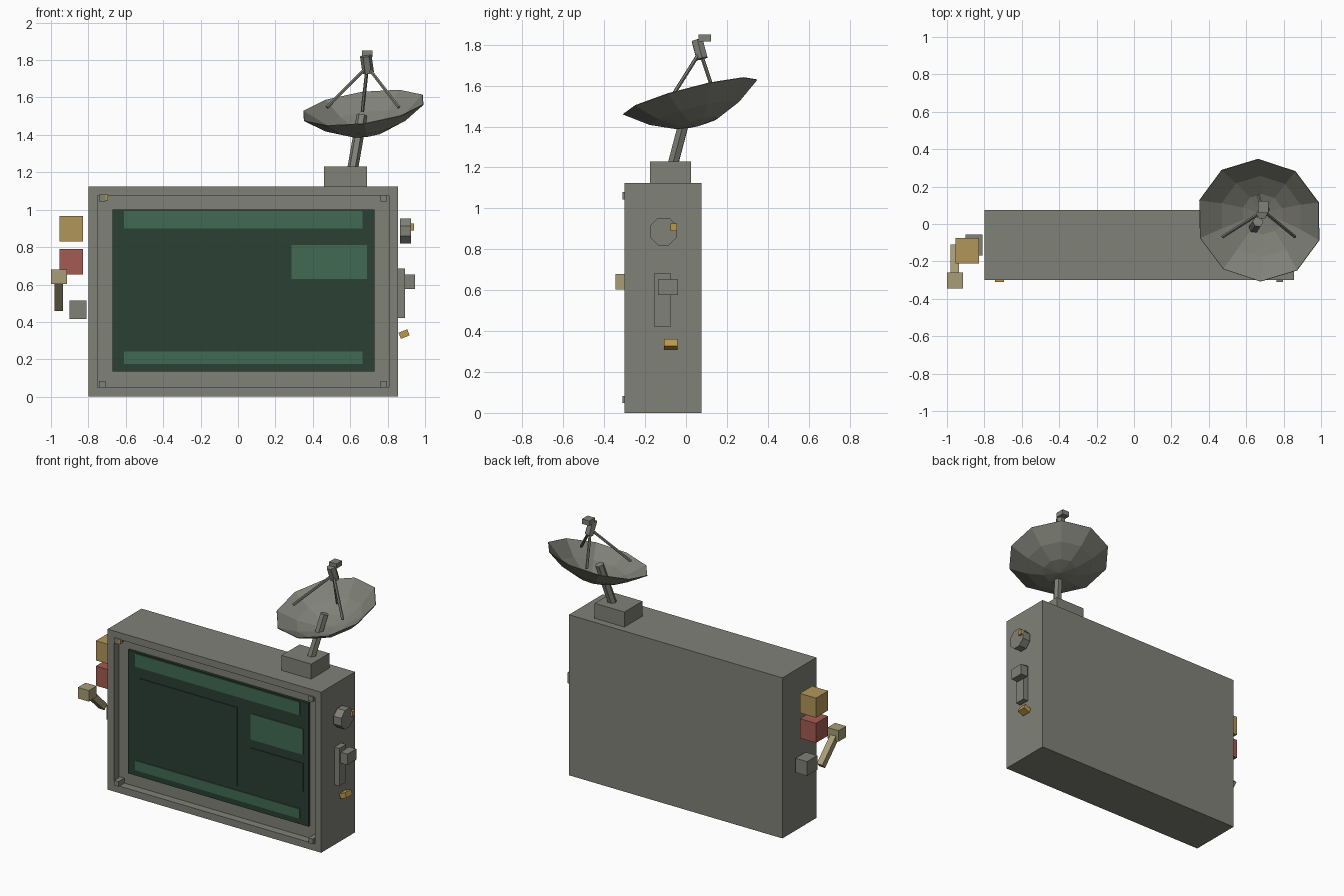
import bpy, bmesh, math
from mathutils import Vector, Matrix

if "Cube" in bpy.data.objects:
    bpy.data.objects.remove(bpy.data.objects["Cube"])


def material(name, rgb):
    m = bpy.data.materials.new(name)
    m.diffuse_color = (*rgb, 1)
    m.use_nodes = True
    m.node_tree.nodes["Principled BSDF"].inputs["Base Color"].default_value = m.diffuse_color
    return m


GREY = material("warm grey", (0.215, 0.22, 0.185))
DARK = material("screen dark green", (0.024, 0.050, 0.033))
GREEN = material("panel green", (0.053, 0.143, 0.083))
GOLD = material("gold", (0.44, 0.305, 0.10))
RED = material("dull red", (0.37, 0.105, 0.085))
TAN = material("tan", (0.39, 0.34, 0.18))
AMBER = material("amber", (0.50, 0.31, 0.07))


def finish(name, bm, mat):
    bmesh.ops.recalc_face_normals(bm, faces=bm.faces)
    me = bpy.data.meshes.new(name)
    bm.to_mesh(me)
    bm.free()
    me.materials.append(mat)
    ob = bpy.data.objects.new(name, me)
    bpy.context.collection.objects.link(ob)
    return ob


def box_mesh(x, y, z):
    bm = bmesh.new()
    bmesh.ops.create_cube(bm, size=1)
    for v in bm.verts:
        v.co = Vector([(a + b) / 2 + c * (b - a) for (a, b), c in zip((x, y, z), v.co)])
    return bm


def box(name, x, y, z, mat):
    return finish(name, box_mesh(x, y, z), mat)


def rod(name, a, b, r, sides, mat, turn=0.0):
    """Straight prism from point a to point b."""
    a, b = Vector(a), Vector(b)
    d = b - a
    m = (Matrix.Translation((a + b) / 2) @ d.to_track_quat('Z', 'Y').to_matrix().to_4x4()
         @ Matrix.Rotation(turn, 4, 'Z'))
    bm = bmesh.new()
    bmesh.ops.create_cone(bm, cap_ends=True, segments=sides, radius1=r, radius2=r,
                          depth=d.length, matrix=m)
    return finish(name, bm, mat)


# Cabinet with a recessed front
bm = box_mesh((-0.80, 0.855), (-0.30, 0.075), (0, 1.125))
bm.normal_update()
front = min(bm.faces, key=lambda f: f.calc_center_median().y)
bmesh.ops.inset_individual(bm, faces=[front], thickness=0.069)
recess = bmesh.ops.extrude_discrete_faces(bm, faces=[front])["faces"][0]
bmesh.ops.translate(bm, verts=recess.verts, vec=(0, 0.055, 0))
finish("cabinet", bm, GREY)

# Screen and its display panels
box("screen", (-0.67, 0.73), (-0.262, -0.24), (0.135, 1.0), DARK)
for name, x, z, mat in (
        ("top_bar", (-0.61, 0.665), (0.90, 0.992), GREEN),
        ("bottom_bar", (-0.61, 0.665), (0.175, 0.243), GREEN),
        ("status_panel", (0.285, 0.69), (0.63, 0.81), GREEN),
        ("main_panel", (-0.58, 0.18), (0.275, 0.825), DARK),
        ("lower_panel", (0.285, 0.69), (0.37, 0.57), DARK)):
    box(name, x, (-0.268, -0.261), z, mat)

# Corner bolts and indicator lamp
for i, x in enumerate((-0.727, 0.78)):
    for j, z in enumerate((0.066, 1.062)):
        box(f"corner_bolt_{i}{j}", (x - 0.0175, x + 0.0175), (-0.31, -0.24),
            (z - 0.0175, z + 0.0175), GREY)
box("indicator_lamp", (-0.742, -0.695), (-0.309, -0.285), (1.049, 1.081), AMBER)

# Left side buttons
box("upper_button", (-0.955, -0.83), (-0.21, -0.075), (0.83, 0.967), GOLD)
box("lower_button", (-0.955, -0.83), (-0.21, -0.075), (0.653, 0.79), RED)
box("small_button", (-0.90, -0.81), (-0.168, -0.055), (0.415, 0.515), GREY)

# Left side lever
rod("lever_arm", (-0.958, -0.285, 0.63), (-0.958, -0.125, 0.475), 0.031, 4, TAN, math.pi / 4)
box("lever_knob", (-1.0, -0.915), (-0.345, -0.26), (0.603, 0.68), TAN)

# Right side dial, slider and switch
rod("dial", (0.865, -0.11, 0.886), (0.925, -0.11, 0.886), 0.072, 8, GREY, math.pi / 8)
box("dial_pointer", (0.91, 0.94), (-0.075, -0.045), (0.89, 0.925), AMBER)
box("slider_track", (0.85, 0.893), (-0.153, -0.077), (0.42, 0.685), GREY)
box("slider_handle", (0.89, 0.945), (-0.138, -0.04), (0.577, 0.653), GREY)
switch = box("toggle_switch", (-0.025, 0.025), (-0.033, 0.033), (-0.0175, 0.0175), AMBER)
switch.location = (0.888, -0.075, 0.335)
switch.rotation_euler = (0, -0.38, 0)

# Antenna base and mast
box("antenna_base", (0.46, 0.69), (-0.175, 0.025), (1.12, 1.23), GREY)
rod("antenna_mast", (0.61, -0.068, 1.20), (0.663, 0.012, 1.505), 0.029, 6, GREY)

# Ten-sided dish: shallow bowl tilted to the front left
RINGS, SIDES, RADIUS, DEPTH = 3, 10, 0.338, 0.148
axis = Vector((-0.135, -0.25, 0.96)).normalized()
tilt = Matrix.Translation((0.67, 0.02, 1.545)) @ Vector((0, 0, 1)).rotation_difference(axis).to_matrix().to_4x4()
bm = bmesh.new()
centre = bm.verts.new((0, 0, -DEPTH))
rings = []
for k in range(1, RINGS + 1):
    r = RADIUS * k / RINGS
    z = -DEPTH * (1 - (k / RINGS) ** 2)
    rings.append([bm.verts.new((r * math.cos(a), r * math.sin(a), z))
                  for a in (math.pi / 2 + i * math.tau / SIDES for i in range(SIDES))])
for i in range(SIDES):
    j = (i + 1) % SIDES
    bm.faces.new((centre, rings[0][i], rings[0][j]))
    for low, high in zip(rings, rings[1:]):
        bm.faces.new((low[i], high[i], high[j], low[j]))
bm.transform(tilt)
dish = finish("dish", bm, GREY)
shell = dish.modifiers.new("shell", 'SOLIDIFY')
shell.thickness = 0.004
shell.offset = 0

# Feed horn on three struts
hub = Vector((0.69, 0.067, 1.775))
for i, foot in enumerate(((0.475, -0.068, 1.547), (0.86, -0.068, 1.547), (0.665, 0.15, 1.525))):
    rod(f"feed_strut_{i}", foot, hub - axis * 0.01, 0.0095, 6, GREY)
rod("feed_horn", hub - axis * 0.045, hub + axis * 0.05, 0.031, 6, GREY)
box("feed_receiver", (0.664, 0.72), (0.06, 0.122), (1.816, 1.85), GREY)
